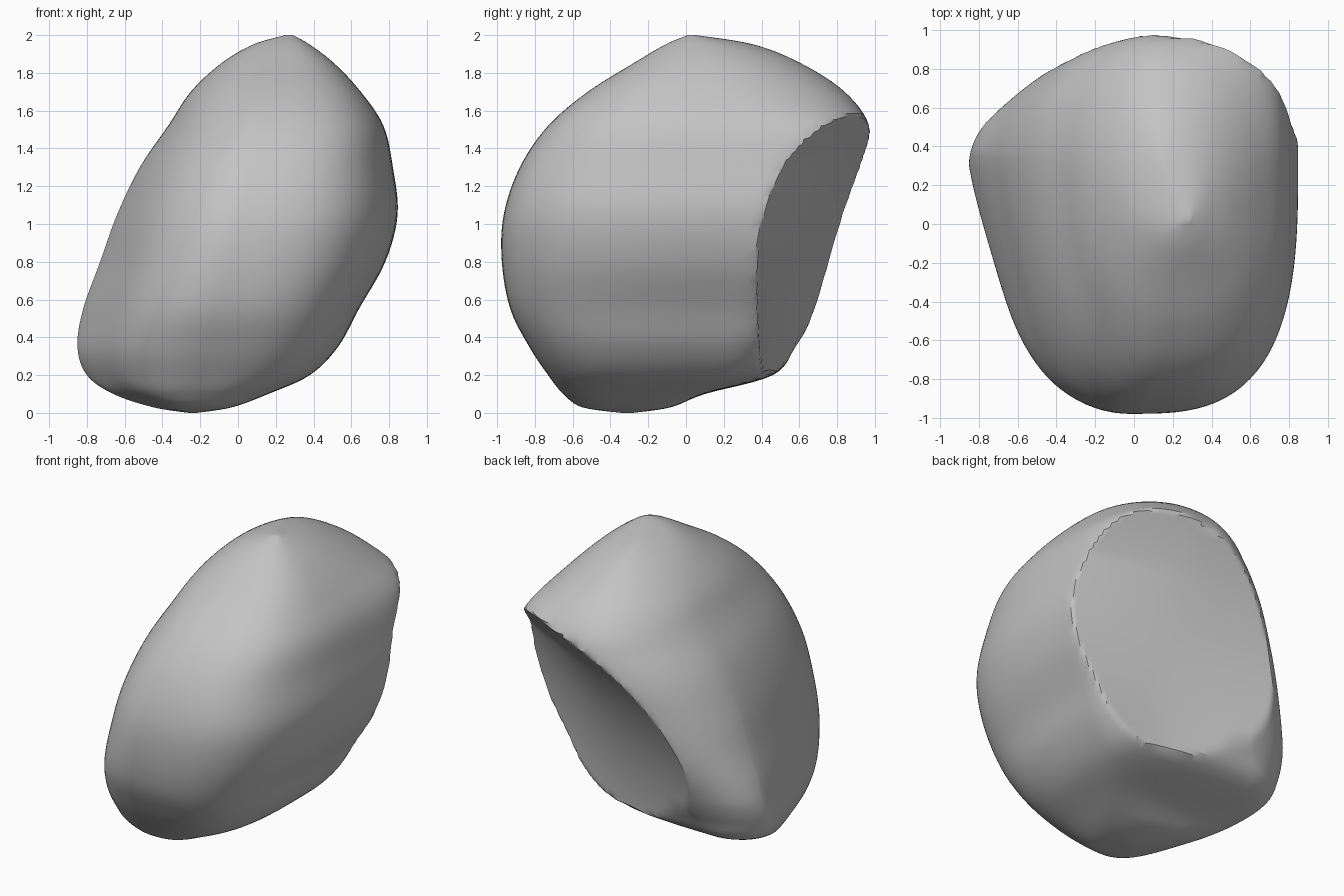
import bpy
import bmesh
import math
from mathutils import Vector

default_cube = bpy.data.objects.get("Cube")
if default_cube:
    bpy.data.objects.remove(default_cube, do_unlink=True)

SEGMENTS = 128
STEPS = 6

# Horizontal sections: height, right and left reach, front and back reach,
# the depth at which the narrow and the broad side stick out furthest,
# and how round the broad side's back and front corners are
SECTIONS = [
    (0, -.26, -.22, -.34, -.28, -.3, -.3, .8, .8),
    (.03, -.45, -.03, -.55, -.08, -.2, -.3, .8, .75),
    (.1, -.66, .16, -.65, .1, 0, -.1, .75, .65),
    (.2, -.8, .38, -.73, .46, .25, .1, .65, .6),
    (.35, -.85, .53, -.83, .58, .35, .18, .65, .6),
    (.55, -.82, .64, -.93, .7, .35, .22, .7, .62),
    (.8, -.73, .78, -.975, .83, .34, .3, .75, .65),
    (1.05, -.64, .845, -.965, .91, .33, .34, .78, .66),
    (1.3, -.52, .82, -.88, .97, .33, .3, .65, .68),
    (1.52, -.37, .77, -.73, .97, .3, .18, .58, .7),
    (1.7, -.25, .65, -.52, .84, .25, .1, .8, .72),
    (1.85, -.09, .51, -.28, .61, .18, .08, .95, .75),
    (1.95, .08, .38, -.11, .36, .1, .06, 1, .8),
    (2, .25, .29, .01, .05, .03, .03, 1, .8),
]


def blend(a, b, c, d, t):
    """Smooth curve from b to c."""
    return .5 * (2 * b + (c - a) * t + (2 * a - 5 * b + 4 * c - d) * t * t
                 + (3 * b - a - 3 * c + d) * t ** 3)


def smooth_sections():
    last = len(SECTIONS) - 1
    for i in range(last):
        rows = [SECTIONS[min(max(i + k, 0), last)] for k in (-1, 0, 1, 2)]
        for step in range(STEPS):
            yield [blend(*column, step / STEPS) for column in zip(*rows)]
    yield SECTIONS[last]


def limit(value, low, high):
    margin = (high - low) * .2
    return min(max(value, low + margin), high - margin)


def power(value, exponent):
    return math.copysign(abs(value) ** exponent, value)


# Shallow hollow facet sliced off the back, twisted on the broad side
FACET_NORMAL = Vector((.284, .87, -.402)).normalized()
FACET_CENTRE = Vector((.2, .66, .9))
FACET_UP = Vector((.1, .39, .92)).normalized()
FACET_SIDE = FACET_NORMAL.cross(FACET_UP).normalized()


def slice_facet(point):
    offset = point - FACET_CENTRE
    along = offset.dot(FACET_UP)
    side = offset.dot(FACET_SIDE)
    across = (side + math.hypot(side, .2)) / 2
    twist = .3 * across * min(along, .4)
    depth = .195 + .22 * along * along - twist
    excess = point.dot(FACET_NORMAL) - depth
    return point - FACET_NORMAL * max(excess, 0)


def section_ring(section):
    """Four rounded quarters that meet at the section's outermost points."""
    z, x_min, x_max, y_min, y_max, y_narrow, y_broad, back, front = section
    x_front = limit(-.24 + .25 * z, x_min, x_max)
    x_back = limit(min(-.65 + .55 * z, .16), x_min, x_max)
    dent = .35 * min(max(1.6 - z, 0), 1)
    for k in range(SEGMENTS):
        angle = math.tau * k / SEGMENTS
        c, s = math.cos(angle), math.sin(angle)
        xc = x_back if s > 0 else x_front
        yc = limit(y_broad if c > 0 else y_narrow, y_min, y_max)
        x_reach = x_max - xc if c > 0 else xc - x_min
        y_reach = y_max - yc if s > 0 else yc - y_min
        if c > 0:
            exponent = back if s > 0 else front
        else:
            exponent = 1 if s > 0 else .93
            # Hollow in front of the low bump on the narrow side
            x_reach *= 1 - dent * max(-s, 0) * abs(c) ** 3
        point = Vector((xc + x_reach * power(c, exponent),
                        yc + y_reach * power(s, exponent), z))
        yield slice_facet(point)


# Stone body: skin the rings and close both ends
bm = bmesh.new()
rings = [[bm.verts.new(p) for p in section_ring(s)] for s in smooth_sections()]
for lower, upper in zip(rings, rings[1:]):
    for k in range(SEGMENTS):
        n = (k + 1) % SEGMENTS
        bm.faces.new((lower[k], lower[n], upper[n], upper[k]))
bm.faces.new(list(reversed(rings[0])))
bm.faces.new(rings[-1])
bmesh.ops.recalc_face_normals(bm, faces=bm.faces)
mesh = bpy.data.meshes.new("boulder")
bm.to_mesh(mesh)
bm.free()
boulder = bpy.data.objects.new("boulder", mesh)
bpy.context.collection.objects.link(boulder)

# Plain grey stone
stone = bpy.data.materials.new("stone_grey")
stone.use_nodes = True
colour = (.55, .55, .55, 1)
stone.diffuse_color = colour
for node in stone.node_tree.nodes:
    if node.type == "BSDF_PRINCIPLED":
        node.inputs["Base Color"].default_value = colour
mesh.materials.append(stone)

# Smooth skin with a crisp facet rim
bpy.ops.object.select_all(action="DESELECT")
boulder.select_set(True)
bpy.context.view_layer.objects.active = boulder
bpy.ops.object.shade_smooth_by_angle(angle=math.radians(30))
